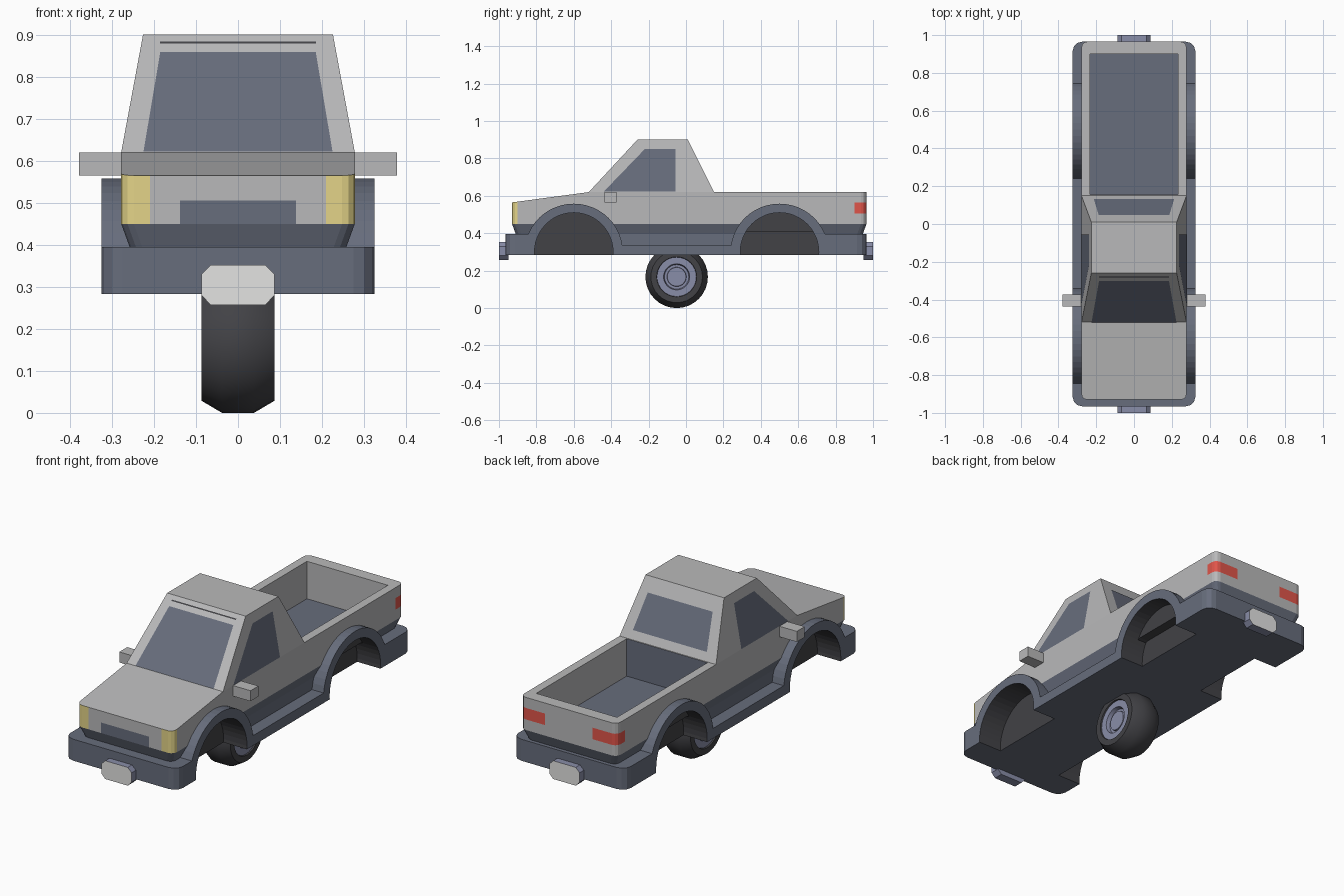
import bpy, bmesh, math
from mathutils import Vector

if "Cube" in bpy.data.objects:
    bpy.data.objects.remove(bpy.data.objects["Cube"])


def material(name, code):
    rgb = [int(code[i:i + 2], 16) / 255 for i in (0, 2, 4)]
    lin = [c / 12.92 if c < 0.04 else ((c + 0.055) / 1.055) ** 2.4 for c in rgb] + [1]
    m = bpy.data.materials.new(name)
    m.use_nodes = True
    m.diffuse_color = lin
    m.node_tree.nodes["Principled BSDF"].inputs["Base Color"].default_value = lin
    return m


PAINT = material("grey paint", "B9B9BA")
BLUE = material("slate blue trim", "676D7C")
RUBBER = material("dark rubber", "424246")
HUB = material("lavender metal", "898DA8")
PLATE = material("pale end plate", "E3E3E2")
YELLOW = material("headlight yellow", "E3D488")
RED = material("tail light red", "E0554A")


def activate(ob):
    bpy.ops.object.select_all(action='DESELECT')
    ob.select_set(True)
    bpy.context.view_layer.objects.active = ob


def finish(name, bm, *mats, smooth=False):
    bmesh.ops.recalc_face_normals(bm, faces=bm.faces)
    mesh = bpy.data.meshes.new(name)
    bm.to_mesh(mesh)
    bm.free()
    for m in mats:
        mesh.materials.append(m)
    ob = bpy.data.objects.new(name, mesh)
    bpy.context.collection.objects.link(ob)
    if smooth:
        activate(ob)
        bpy.ops.object.shade_smooth_by_angle(angle=math.radians(32))
    return ob


def loft(rings):
    """Closed solid through rings of equal point count."""
    bm = bmesh.new()
    vs = [[bm.verts.new(p) for p in ring] for ring in rings]
    n = len(vs[0])
    for a, b in zip(vs, vs[1:]):
        for i in range(n):
            bm.faces.new((a[i], a[(i + 1) % n], b[(i + 1) % n], b[i]))
    bm.faces.new(vs[0])
    bm.faces.new(vs[-1])
    return bm


def across(profile, x0, x1):
    """Extrude a (y, z) profile along x."""
    return loft([[(x, y, z) for y, z in profile] for x in (x0, x1)])


def rect(x, y0, y1, z):
    return [(-x, y0, z), (x, y0, z), (x, y1, z), (-x, y1, z)]


def rounded(x, y0, y1, z, r, steps=3):
    pts = []
    for k, (cx, cy) in enumerate([(x - r, y1 - r), (r - x, y1 - r), (r - x, y0 + r), (x - r, y0 + r)]):
        for s in range(steps + 1):
            a = math.pi / 2 * (k + s / steps)
            pts.append((cx + r * math.cos(a), cy + r * math.sin(a), z))
    return pts


# Wheel well cutters; the rear wells are deep only below the cargo floor
FRONT_AXLE, REAR_AXLE, ARCH_Z = -0.6, 0.5, 0.3
cutters = []
for axle, depth, ceiling in ((FRONT_AXLE, 0.19, 1), (REAR_AXLE, 0.24, 1), (REAR_AXLE, 0.19, 0.41)):
    circle = [(axle + 0.21 * math.cos(a), min(ceiling, ARCH_Z + 0.21 * math.sin(a)))
              for a in (math.tau * i / 48 for i in range(48))]
    for side in (1, -1):
        cut = finish("wheel_well_cutter", across(circle, side * depth, side * 0.4), RUBBER)
        cut.hide_render = True
        cutters.append(cut)


def cut_wells(ob, tools):
    activate(ob)
    for tool in tools:
        mod = ob.modifiers.new("well", 'BOOLEAN')
        mod.object = tool
        mod.solver = 'EXACT'
        mod.material_mode = 'TRANSFER'
        bpy.ops.object.modifier_apply(modifier=mod.name)


# Lower body, tapering in below the paint line, with sloped hood
X, FRONT, BACK = 0.278, -0.93, 0.965
TOP, BELT, ROOF = 0.62, 0.45, 0.9
bm = loft([rounded(X - i, FRONT + i, BACK - i, z, 0.03)
           for z, i in ((0.335, 0.02), (0.395, 0.02), (BELT, 0), (TOP, 0))])
bmesh.ops.recalc_face_normals(bm, faces=bm.faces)


def slice_body(co, no, clear=False):
    res = bmesh.ops.bisect_plane(bm, geom=bm.verts[:] + bm.edges[:] + bm.faces[:], dist=1e-5,
                                 plane_co=co, plane_no=no, clear_outer=clear)
    if clear:
        edges = [e for e in res["geom_cut"] if isinstance(e, bmesh.types.BMEdge)]
        bmesh.ops.holes_fill(bm, edges=edges)


slice_body((0, -0.52, TOP), (0, -0.055, 0.41), True)

# Cargo bed
BED_X, BED_FRONT, BED_BACK = 0.233, 0.155, 0.9
for x in (-BED_X, BED_X):
    slice_body((x, 0, 0), (1, 0, 0))
for y in (BED_FRONT, BED_BACK):
    slice_body((0, y, 0), (0, 1, 0))
floor = [f for f in bm.faces if f.normal.z > 0.9 and abs(f.calc_center_median().x) < 0.2
         and 0.16 < f.calc_center_median().y < 0.89]
bmesh.ops.inset_region(bm, faces=floor, thickness=0, depth=-0.195)

# Lamp and grille boundaries
for x in (0.138, 0.21):
    for s in (1, -1):
        slice_body((s * x, 0, 0), (1, 0, 0))
slice_body((0, -0.9, 0), (0, 1, 0))
for z in (0.505, 0.565):
    slice_body((0, 0, z), (0, 0, 1))
bm.normal_update()
for f in bm.faces:
    c, n = f.calc_center_median(), f.normal
    ax = abs(c.x)
    in_bed = ax < BED_X - 0.001 and 0.15 < c.y < BED_BACK + 0.001 and 0.4 < c.z < 0.615
    if c.z < BELT - 0.001 or (in_bed and (n.z > 0.5 or n.y > 0.5)):
        f.material_index = 1
    elif c.y < -0.9 and abs(n.z) < 0.1:
        f.material_index = 2 if ax > 0.21 else 1 if ax < 0.138 and c.z < 0.505 else 0
    elif c.y > BED_BACK + 0.001 and ax > 0.138 and 0.505 < c.z < 0.565 and abs(n.z) < 0.1:
        f.material_index = 3
body = finish("truck_body", bm, PAINT, BLUE, YELLOW, RED)
cut_wells(body, cutters)

# Bumper and sill frame with rounded corners
profile = [(-0.965, 0.283), (0.965, 0.283), (0.965, 0.395), (0.5, 0.395), (0.5, 0.335),
           (-0.6, 0.335), (-0.6, 0.395), (-0.965, 0.395)]
bm = across(profile, -0.325, 0.325)
corners = [e for e in bm.edges if all(abs(v.co.y) > 0.96 for v in e.verts)
           and abs(e.verts[0].co.z - e.verts[1].co.z) > 0.05]
bmesh.ops.bevel(bm, geom=corners, offset=0.05, segments=3, profile=0.5, affect='EDGES')
frame = finish("bumper_frame", bm, BLUE)
cut_wells(frame, cutters)

# Wheel arches
for axle, tools in ((FRONT_AXLE, cutters[:2]), (REAR_AXLE, cutters[2:4])):
    arc = [(axle + 0.262 * math.cos(a), ARCH_Z + 0.258 * math.sin(a))
           for a in (math.pi * k / 24 for k in range(25))]
    for side, tool in zip((1, -1), tools):
        arch = finish("wheel_arch", across(arc, side * 0.25, side * 0.325), BLUE)
        cut_wells(arch, [tool])
for cut in cutters:
    bpy.data.objects.remove(cut)

# Cab
finish("cab", loft([rect(X, -0.52, 0.15, TOP - 0.01), rect(X, -0.52, 0.15, TOP),
                    rect(0.226, -0.26, 0.01, ROOF)]), PAINT)


def panel(name, pts, mat, out):
    """Thin plate laid just outside the cab."""
    bm = bmesh.new()
    shift = Vector(out).normalized() * 0.003
    f = bm.faces.new([bm.verts.new(Vector(p) + shift) for p in pts])
    f.normal_update()
    if f.normal.dot(shift) < 0:
        f.normal_flip()
    mesh = bpy.data.meshes.new(name)
    bm.to_mesh(mesh)
    bm.free()
    mesh.materials.append(mat)
    bpy.context.collection.objects.link(bpy.data.objects.new(name, mesh))


def slope(z, base, top):
    return base + (top - base) * (z - TOP) / (ROOF - TOP)


def end_panel(name, z0, z1, x0, x1, base, top, mat):
    a, b = slope(z0, base, top), slope(z1, base, top)
    panel(name, [(-x0, a, z0), (x0, a, z0), (x1, b, z1), (-x1, b, z1)], mat, (0, base, 0.1))


end_panel("windshield", 0.621, 0.858, 0.225, 0.185, -0.52, -0.26, BLUE)
end_panel("roof_slit", 0.878, 0.883, 0.186, 0.186, -0.52, -0.26, RUBBER)
end_panel("rear_window", 0.66, 0.83, 0.213, 0.187, 0.15, 0.01, BLUE)
for s in (1, -1):
    outline = [(-0.44, 0.622), (-0.22, 0.85), (-0.055, 0.85), (-0.055, 0.622)]
    panel("side_window", [(s * slope(z, X, 0.226), y, z) for y, z in outline], BLUE, (s, 0, 0.18))
    # Mirrors
    box = [(-0.437, 0.565), (-0.372, 0.565), (-0.372, 0.62), (-0.437, 0.62)]
    finish("side_mirror", across(box, s * 0.265, s * 0.378), PAINT)
    # End plates
    shape = [(0.065, 0.352), (0.087, 0.33), (0.087, 0.28), (0.065, 0.257)]
    shape += [(-x, z) for x, z in reversed(shape)]
    bm = loft([[(x, s * y, z) for x, z in shape] for y in (0.95, 1.0)])
    for f in bm.faces:
        f.material_index = int(abs(f.calc_center_median().y) > 0.99)
    finish("end_plate", bm, HUB, PLATE)

# Spare wheel under the chassis, turned from a profile of (x, radius)
half = [(0.07, 0.05), (0.06, 0.052), (0.06, 0.065), (0.08, 0.07), (0.08, 0.105), (0.087, 0.107),
        (0.087, 0.138), (0.038, 0.167)]
turn = half + [(-x, r) for x, r in reversed(half)]
bm = loft([[(x, -0.05 + r * math.cos(a), 0.167 + r * math.sin(a))
            for a in (math.tau * i / 32 for i in range(32))] for x, r in turn])
for f in bm.faces:
    c = f.calc_center_median()
    f.material_index = int(math.hypot(c.y + 0.05, c.z - 0.167) < 0.105)
finish("spare_wheel", bm, RUBBER, HUB, smooth=True)
